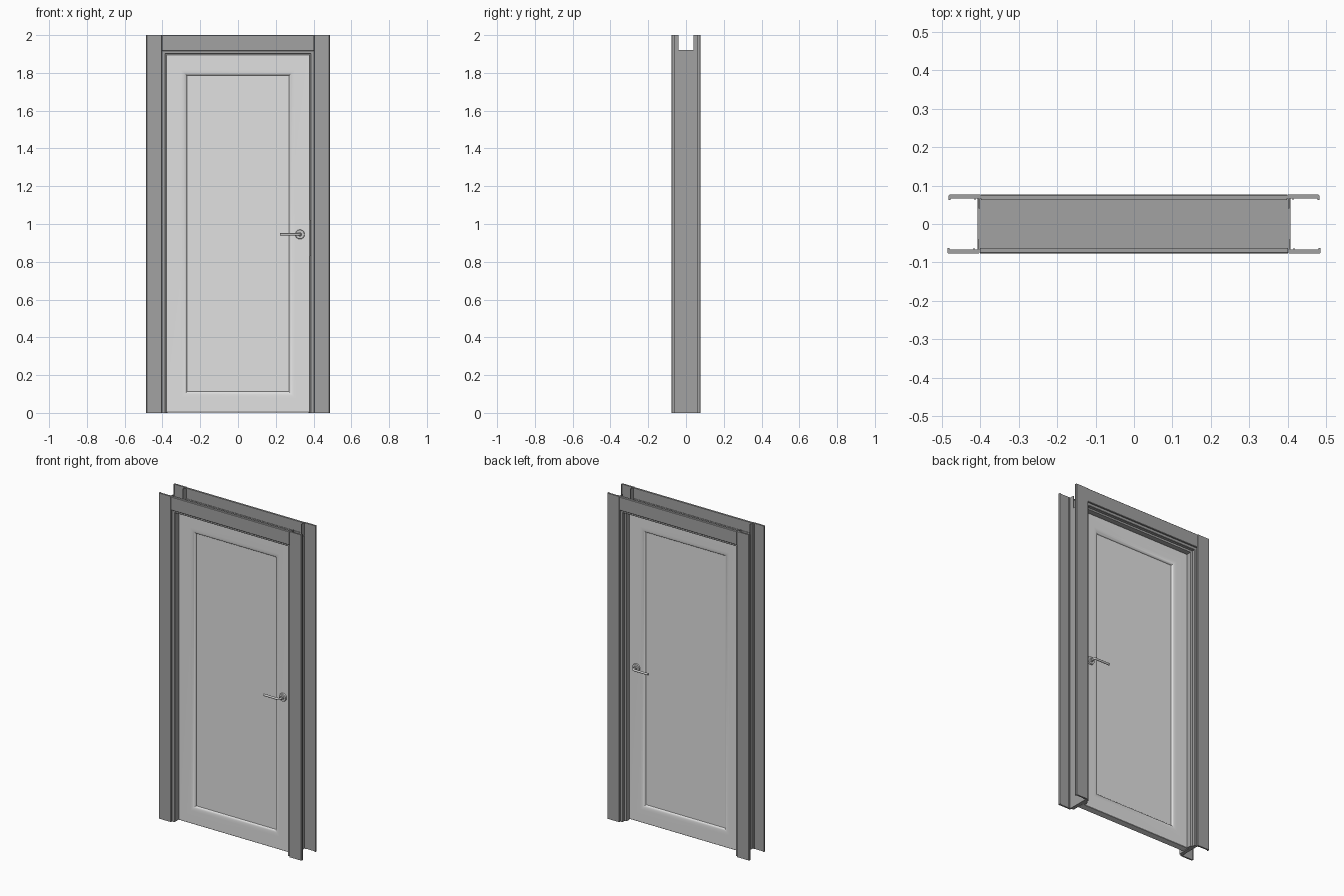
import bpy, bmesh, math
from mathutils import Matrix

if "Cube" in bpy.data.objects:
    bpy.data.objects.remove(bpy.data.objects["Cube"])


def material(name, c):
    m = bpy.data.materials.new(name)
    m.diffuse_color = (c, c, c, 1)
    m.use_nodes = True
    m.node_tree.nodes["Principled BSDF"].inputs["Base Color"].default_value = m.diffuse_color
    return m


FRAME = material("frame_grey", 0.36)
LEAF = material("leaf_light_grey", 0.75)
METAL = material("handle_metal", 0.6)


def finish(name, bm, mat, angle=30):
    bmesh.ops.recalc_face_normals(bm, faces=bm.faces[:])
    me = bpy.data.meshes.new(name)
    bm.to_mesh(me)
    bm.free()
    ob = bpy.data.objects.new(name, me)
    bpy.context.collection.objects.link(ob)
    me.materials.append(mat)
    bpy.ops.object.select_all(action='DESELECT')
    ob.select_set(True)
    bpy.context.view_layer.objects.active = ob
    bpy.ops.object.shade_smooth_by_angle(angle=math.radians(angle))
    return ob


def loft(name, rings, mat, angle=30):
    """Bridge closed rings of equal length and cap both ends."""
    bm = bmesh.new()
    vs = [[bm.verts.new(p) for p in r] for r in rings]
    n = len(vs[0])
    for a, b in zip(vs, vs[1:]):
        for i in range(n):
            j = (i + 1) % n
            bm.faces.new((a[i], a[j], b[j], b[i]))
    bm.faces.new(vs[0])
    bm.faces.new(vs[-1])
    return finish(name, bm, mat, angle)


# Door lining: rebated section swept up, across and down with mitred corners
JX, JZ = 0.385, 1.90
section = [(0.022, -0.066), (0.002, -0.066), (0, -0.064), (0, 0.014),
           (-0.012, 0.014), (-0.012, 0.040), (-0.010, 0.044), (-0.006, 0.046),
           (0, 0.047), (0, 0.064), (0.002, 0.066), (0.022, 0.066)]
path = [(-1, 0), (-1, 1), (1, 1), (1, 0)]
loft("door_lining",
     [[(sx * (JX + d), y, up * (JZ + d)) for d, y in section] for sx, up in path], FRAME)

# Casings: u runs from the inner edge outward, v from the face into the wall
casing = [(0, 0.002), (0.002, 0), (0.081, 0), (0.084, 0.003), (0.084, 0.015),
          (0.079, 0.015), (0.079, 0.010), (0.017, 0.010), (0.017, 0.013),
          (0.012, 0.013), (0.012, 0.010), (0.006, 0.010), (0.006, 0.037),
          (0.002, 0.037), (0.002, 0.010), (0, 0.010)]
for face, side, inner in ((-1, "front", 0.402), (1, "back", 0.399)):
    for s, hand in ((-1, "left"), (1, "right")):
        loft(f"{side}_casing_{hand}",
             [[(s * (inner + u), face * (0.077 - v), z) for u, v in casing] for z in (0, 2)], FRAME)
    loft(f"{side}_head_casing",
         [[(x, face * (0.077 - v), 1.916 + u) for u, v in casing]
          for x in (-inner + 0.001, inner - 0.001)], FRAME)

# Door leaf: nested rectangles form the raised frame and recessed panel
LX, Z0, Z1, YF, YB = 0.381, 0.002, 1.897, -0.031, 0.013
moulding = [(0, 0.002), (0.002, 0), (0.080, 0), (0.092, 0.001), (0.100, 0.003),
            (0.106, 0.006), (0.109, 0.009), (0.110, 0.014)]


def rect(i, y):
    return [(-LX + i, y, Z0 + i), (LX - i, y, Z0 + i), (LX - i, y, Z1 - i), (-LX + i, y, Z1 - i)]


rings = [rect(i, YF + d) for i, d in reversed(moulding)]
rings += [rect(i, YB - d) for i, d in moulding]
loft("door_leaf", rings, LEAF, 35)


def cylinder(name, r, x, z, y0, y1, r2=None):
    bm = bmesh.new()
    bmesh.ops.create_cone(bm, cap_ends=True, segments=32, radius1=r,
                          radius2=r2 or r, depth=abs(y1 - y0))
    turn = math.pi / 2 if y1 < y0 else -math.pi / 2
    bm.transform(Matrix.Translation((x, (y0 + y1) / 2, z)) @ Matrix.Rotation(turn, 4, 'X'))
    return finish(name, bm, METAL)


# Handles on both faces: rosette, collar and bent lever
HX, HZ = 0.328, 0.945
for face, y, side in ((-1, YF, "front"), (1, YB, "back")):
    cylinder(f"{side}_rosette", 0.025, HX, HZ, y, y + face * 0.008, 0.023)
    cylinder(f"{side}_collar", 0.011, HX, HZ, y + face * 0.008, y + face * 0.018)
    bend = [(HX - 0.012 * (1 - math.cos(t)), 0.024 + 0.012 * math.sin(t))
            for t in (k * math.pi / 12 for k in range(7))]
    line = [(HX, 0)] + bend + [(0.222, 0.036)]
    cu = bpy.data.curves.new(f"{side}_lever", 'CURVE')
    cu.dimensions = '3D'
    cu.bevel_depth = 0.0065
    cu.bevel_resolution = 4
    cu.use_fill_caps = True
    sp = cu.splines.new('POLY')
    sp.points.add(len(line) - 1)
    for p, (x, d) in zip(sp.points, line):
        p.co = (x, y + face * d, HZ, 1)
    cu.materials.append(METAL)
    ob = bpy.data.objects.new(f"{side}_lever", cu)
    bpy.context.collection.objects.link(ob)
    bpy.ops.object.select_all(action='DESELECT')
    ob.select_set(True)
    bpy.context.view_layer.objects.active = ob
    bpy.ops.object.convert(target='MESH')
    bpy.ops.object.shade_smooth_by_angle(angle=math.radians(40))

# Strike plate on the lining
loft("strike_plate", [[(x, y, z) for x, y in ((0.382, -0.034), (0.386, -0.034),
     (0.386, -0.008), (0.382, -0.008))] for z in (0.83, 1.02)], METAL)
